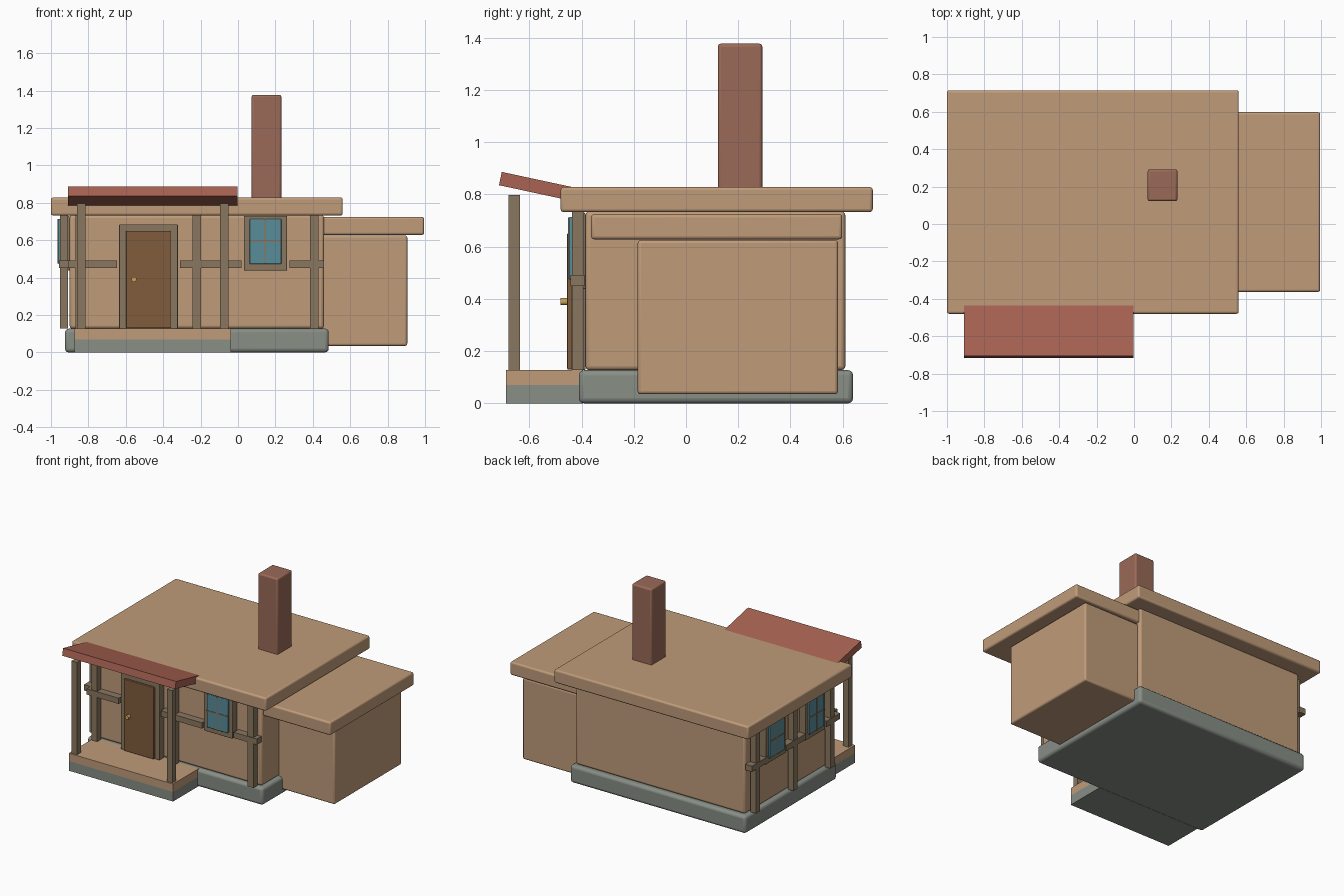
import bpy, bmesh
from math import atan, cos, sin, radians
from mathutils import Matrix

if "Cube" in bpy.data.objects:
    bpy.data.objects.remove(bpy.data.objects["Cube"])


def material(name, r, g, b):
    m = bpy.data.materials.new(name)
    m.diffuse_color = [((c / 255 + 0.055) / 1.055) ** 2.4 for c in (r, g, b)] + [1]
    m.use_nodes = True
    m.node_tree.nodes["Principled BSDF"].inputs["Base Color"].default_value = m.diffuse_color
    return m


PLASTER = material("plaster", 192, 156, 122)
STONE = material("stone", 136, 142, 134)
TIMBER = material("timber", 138, 119, 96)
BRICK = material("brick", 155, 106, 88)
TILE = material("tile", 168, 98, 82)
DOOR = material("door_wood", 128, 92, 60)
GLASS = material("glass", 88, 140, 152)
BRASS = material("brass", 205, 165, 90)


def box(name, x, y, z, mat, bevel=0.0):
    """Box from (min, max) ranges, with optional rounded edges."""
    bm = bmesh.new()
    bmesh.ops.create_cube(bm, size=1)
    bmesh.ops.scale(bm, vec=(x[1] - x[0], y[1] - y[0], z[1] - z[0]), verts=bm.verts)
    me = bpy.data.meshes.new(name)
    bm.to_mesh(me)
    bm.free()
    ob = bpy.data.objects.new(name, me)
    ob.location = [(r[0] + r[1]) / 2 for r in (x, y, z)]
    me.materials.append(mat)
    bpy.context.collection.objects.link(ob)
    if bevel:
        mod = ob.modifiers.new("bevel", "BEVEL")
        mod.width = bevel
        mod.segments = 3
        me.shade_smooth()
        bpy.context.view_layer.objects.active = ob
        ob.select_set(True)
        bpy.ops.object.shade_smooth_by_angle(angle=radians(35))
        ob.select_set(False)
    return ob


def wall_box(name, side, u, d, z, mat, bevel=0.0):
    """Box on a wall: u runs along the wall, d is distance out from it."""
    if side == "front":
        return box(name, u, (-0.385 - d[1], -0.385 - d[0]), z, mat, bevel)
    return box(name, (-0.9 - d[1], -0.9 - d[0]), u, z, mat, bevel)


def window(name, side, c):
    wall_box(name + "_frame", side, (c - 0.115, c + 0.115), (0, 0.052), (0.437, 0.73), TIMBER, 0.005)
    wall_box(name + "_glass", side, (c - 0.085, c + 0.085), (0.03, 0.063), (0.473, 0.714), GLASS, 0.005)
    wall_box(name + "_mullion", side, (c - 0.004, c + 0.004), (0.04, 0.066), (0.475, 0.712), TIMBER)
    wall_box(name + "_crossbar", side, (c - 0.083, c + 0.083), (0.04, 0.066), (0.59, 0.598), TIMBER)


# Main house
box("foundation", (-0.925, 0.485), (-0.41, 0.64), (0, 0.127), STONE, 0.02)
box("main_walls", (-0.9, 0.46), (-0.385, 0.61), (0.127, 0.735), PLASTER, 0.016)
box("main_roof", (-1, 0.56), (-0.48, 0.715), (0.732, 0.828), PLASTER, 0.012)
box("chimney", (0.073, 0.232), (0.122, 0.292), (0.72, 1.377), BRICK, 0.012)

# Side annex
box("annex_walls", (0.38, 0.905), (-0.185, 0.582), (0.035, 0.625), PLASTER, 0.012)
box("annex_roof", (0.3, 0.995), (-0.363, 0.598), (0.628, 0.724), PLASTER, 0.012)

# Porch
box("porch_base", (-0.875, -0.038), (-0.69, -0.395), (0, 0.07), STONE)
box("porch_deck", (-0.875, -0.038), (-0.69, -0.395), (0.07, 0.127), PLASTER)
for i, x in enumerate((-0.838, -0.073)):
    box(f"porch_post_{i}", (x - 0.022, x + 0.022), (-0.68, -0.636), (0.127, 0.797), TIMBER)
tilt = atan(0.215)
length, thick = 0.32, 0.052
slab = box("porch_roof", (-0.91, -0.004), (0, length), (0, thick), TILE)
slab.rotation_euler.x = -tilt
# place the slab by its lower front edge
slab.location.y = -0.716 + cos(tilt) * length / 2 + sin(tilt) * thick / 2
slab.location.z = 0.835 - sin(tilt) * length / 2 + cos(tilt) * thick / 2

# Half-timber posts and rails on the front and left walls
for side, posts, rails in (
    ("front", (-0.847, -0.221, 0.407), ((-0.905, -0.648), (-0.31, 0.02), (0.275, 0.46))),
    ("left", (0.535, 0.105, -0.32), ((0.43, 0.61), (-0.005, 0.215), (-0.4, -0.245))),
):
    for i, c in enumerate(posts):
        wall_box(f"{side}_timber_post_{i}", side, (c - 0.023, c + 0.023), (0.008, 0.052), (0.127, 0.732), TIMBER)
    for i, u in enumerate(rails):
        wall_box(f"{side}_timber_rail_{i}", side, u, (0.004, 0.057), (0.45, 0.492), TIMBER)

# Windows
window("front_window", "front", 0.147)
window("left_window_back", "left", 0.33)
window("left_window_front", "left", -0.125)

# Door
wall_box("door_frame", "front", (-0.635, -0.322), (0, 0.055), (0.127, 0.685), TIMBER, 0.004)
wall_box("door_panel", "front", (-0.598, -0.36), (0.03, 0.07), (0.13, 0.65), DOOR, 0.004)
bm = bmesh.new()
bmesh.ops.create_cone(bm, cap_ends=True, segments=16, radius1=0.014, radius2=0.014, depth=0.035,
                      matrix=Matrix.Rotation(radians(90), 4, "X"))
me = bpy.data.meshes.new("door_knob")
bm.to_mesh(me)
bm.free()
me.materials.append(BRASS)
knob = bpy.data.objects.new("door_knob", me)
knob.location = (-0.556, -0.463, 0.39)
bpy.context.collection.objects.link(knob)
